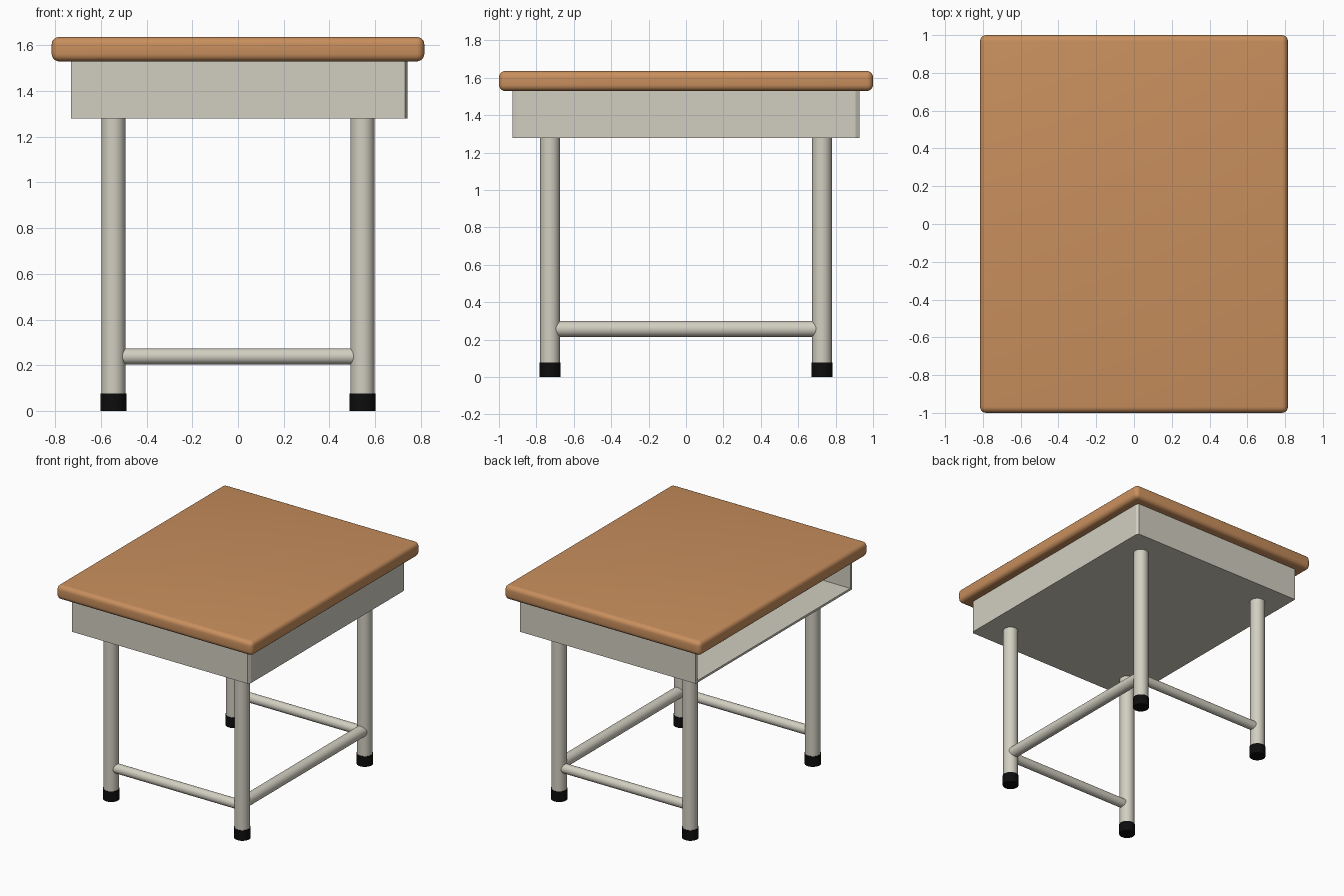
import bpy, bmesh, math
from mathutils import Vector

if "Cube" in bpy.data.objects:
    bpy.data.objects.remove(bpy.data.objects["Cube"])


def material(name, rgb):
    m = bpy.data.materials.new(name)
    m.diffuse_color = (*rgb, 1)
    m.use_nodes = True
    m.node_tree.nodes["Principled BSDF"].inputs["Base Color"].default_value = m.diffuse_color
    return m


WOOD = material("warm wood", (0.58, 0.275, 0.11))
METAL = material("pale grey metal", (0.64, 0.62, 0.53))
RUBBER = material("black rubber", (0.004, 0.004, 0.004))


def finish(bm, name, mat, smooth=False):
    bmesh.ops.recalc_face_normals(bm, faces=bm.faces)
    me = bpy.data.meshes.new(name)
    bm.to_mesh(me)
    bm.free()
    me.materials.append(mat)
    ob = bpy.data.objects.new(name, me)
    bpy.context.collection.objects.link(ob)
    if smooth:
        bpy.ops.object.select_all(action='DESELECT')
        bpy.context.view_layer.objects.active = ob
        ob.select_set(True)
        bpy.ops.object.shade_smooth_by_angle(angle=math.radians(40))
    return ob


def tube(name, a, b, radius, mat):
    a, b = Vector(a), Vector(b)
    bm = bmesh.new()
    bmesh.ops.create_cone(bm, cap_ends=True, segments=32, radius1=radius,
                          radius2=radius, depth=(b - a).length)
    rot = (b - a).to_track_quat('Z', 'Y')
    for v in bm.verts:
        v.co = rot @ v.co + (a + b) / 2
    return finish(bm, name, mat, True)


def prism(name, outline, z0, z1, mat):
    bm = bmesh.new()
    face = bm.faces.new([bm.verts.new((x, y, z0)) for x, y in outline])
    ext = bmesh.ops.extrude_face_region(bm, geom=[face])
    for v in ext["geom"]:
        if isinstance(v, bmesh.types.BMVert):
            v.co.z = z1
    return finish(bm, name, mat)


# Rounded wooden table top
bm = bmesh.new()
bmesh.ops.create_cube(bm, size=1)
for v in bm.verts:
    v.co = (v.co.x * 1.63, v.co.y * 2, 1.5825 + v.co.z * 0.107)
bmesh.ops.bevel(bm, geom=bm.edges[:], offset=0.033, segments=5,
                profile=0.5, affect='EDGES')
finish(bm, "table_top", WOOD, True)

# Sheet metal tray, open towards -x, with slightly cut far corners
outer = [(-0.73, -0.927), (0.73, -0.927), (0.742, -0.907),
         (0.742, 0.907), (0.73, 0.927), (-0.73, 0.927)]
inner = [(-0.73, 0.907), (0.722, 0.907), (0.722, -0.907), (-0.73, -0.907)]
prism("tray_walls", outer + inner, 1.295, 1.535, METAL)
prism("tray_floor", outer, 1.279, 1.295, METAL)

# Legs with rubber feet
LX, LY = 0.545, 0.727
for sx, xn in ((-1, "left"), (1, "right")):
    for sy, yn in ((-1, "front"), (1, "back")):
        x, y = sx * LX, sy * LY
        tube(f"{yn}_{xn}_leg", (x, y, 0.03), (x, y, 1.285), 0.053, METAL)
        tube(f"{yn}_{xn}_foot", (x, y, 0), (x, y, 0.077), 0.057, RUBBER)

# Stretchers: front, back and right side
for y, n in ((-LY, "front"), (LY, "back")):
    tube(f"{n}_stretcher", (-LX, y, 0.239), (LX, y, 0.239), 0.035, METAL)
tube("right_stretcher", (LX, -LY, 0.257), (LX, LY, 0.257), 0.042, METAL)
